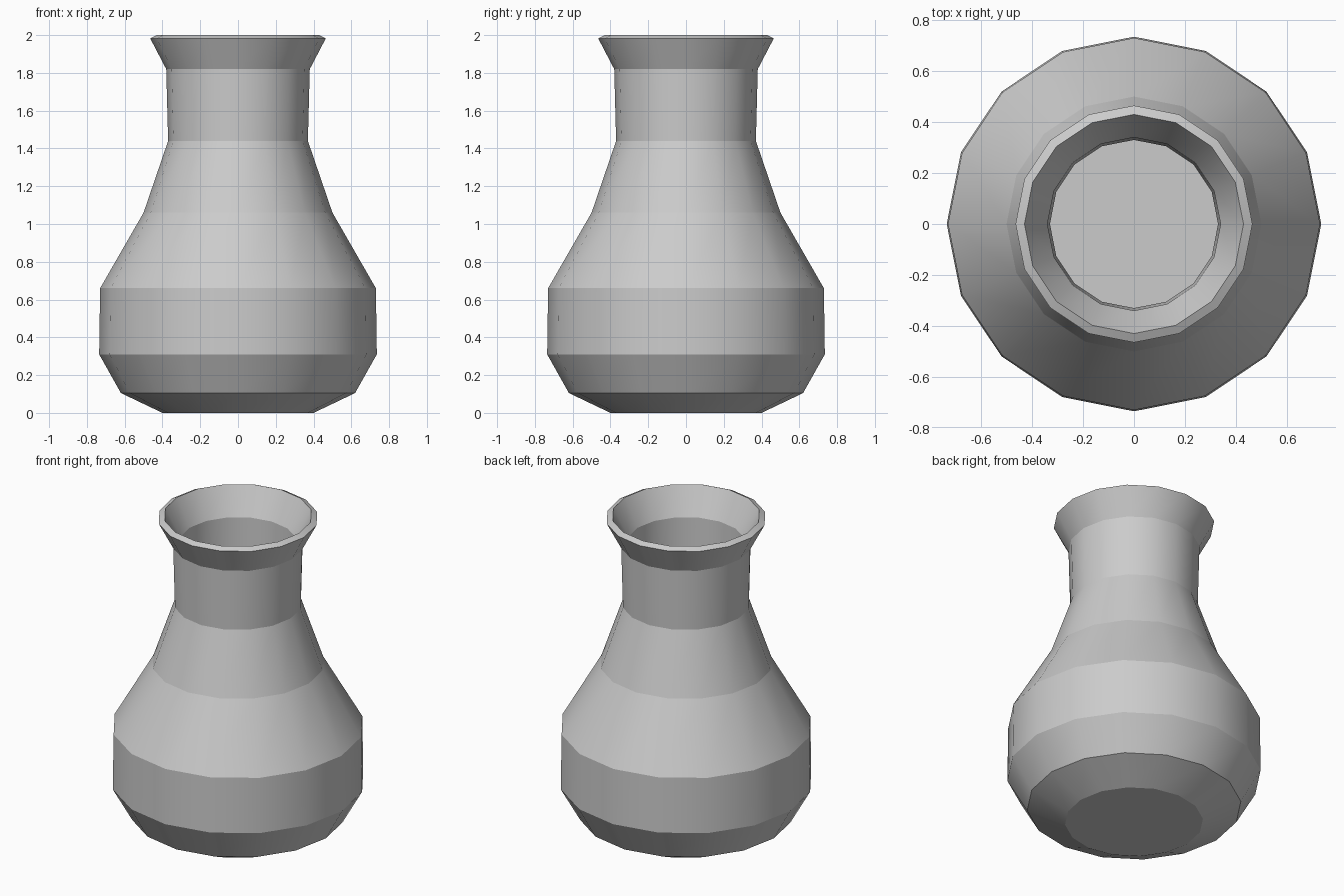
import bpy, bmesh
from math import cos, sin, tau

if "Cube" in bpy.data.objects:
    bpy.data.objects.remove(bpy.data.objects["Cube"])

SIDES = 16

# Closed wall profile (radius, height): outside going up, then inside going down
OUTER = [(0.40, 0.0), (0.62, 0.105), (0.735, 0.31), (0.73, 0.66), (0.50, 1.06),
         (0.37, 1.44), (0.38, 1.82), (0.465, 1.983)]
INNER = [(0.43, 2.0), (0.34, 1.83), (0.33, 1.434), (0.464, 1.043), (0.69, 0.649),
         (0.695, 0.32), (0.591, 0.136), (0.391, 0.04)]


def lathe(name, profile):
    bm = bmesh.new()
    rings = [[bm.verts.new((r * cos(tau * i / SIDES), r * sin(tau * i / SIDES), z))
              for i in range(SIDES)] for r, z in profile]
    # Wall bands, smooth around the axis
    for a, b in zip(rings, rings[1:]):
        for i in range(SIDES):
            j = (i + 1) % SIDES
            bm.faces.new((a[i], a[j], b[j], b[i])).smooth = True
    # Underside and inside floor
    bm.faces.new(rings[0][::-1])
    bm.faces.new(rings[-1])
    # Crisp crease along every ring
    for ring in rings:
        for i in range(SIDES):
            bm.edges.get((ring[i], ring[(i + 1) % SIDES])).smooth = False
    bmesh.ops.recalc_face_normals(bm, faces=bm.faces)
    mesh = bpy.data.meshes.new(name)
    bm.to_mesh(mesh)
    bm.free()
    obj = bpy.data.objects.new(name, mesh)
    bpy.context.collection.objects.link(obj)
    return obj


lathe("vase", OUTER + INNER)
